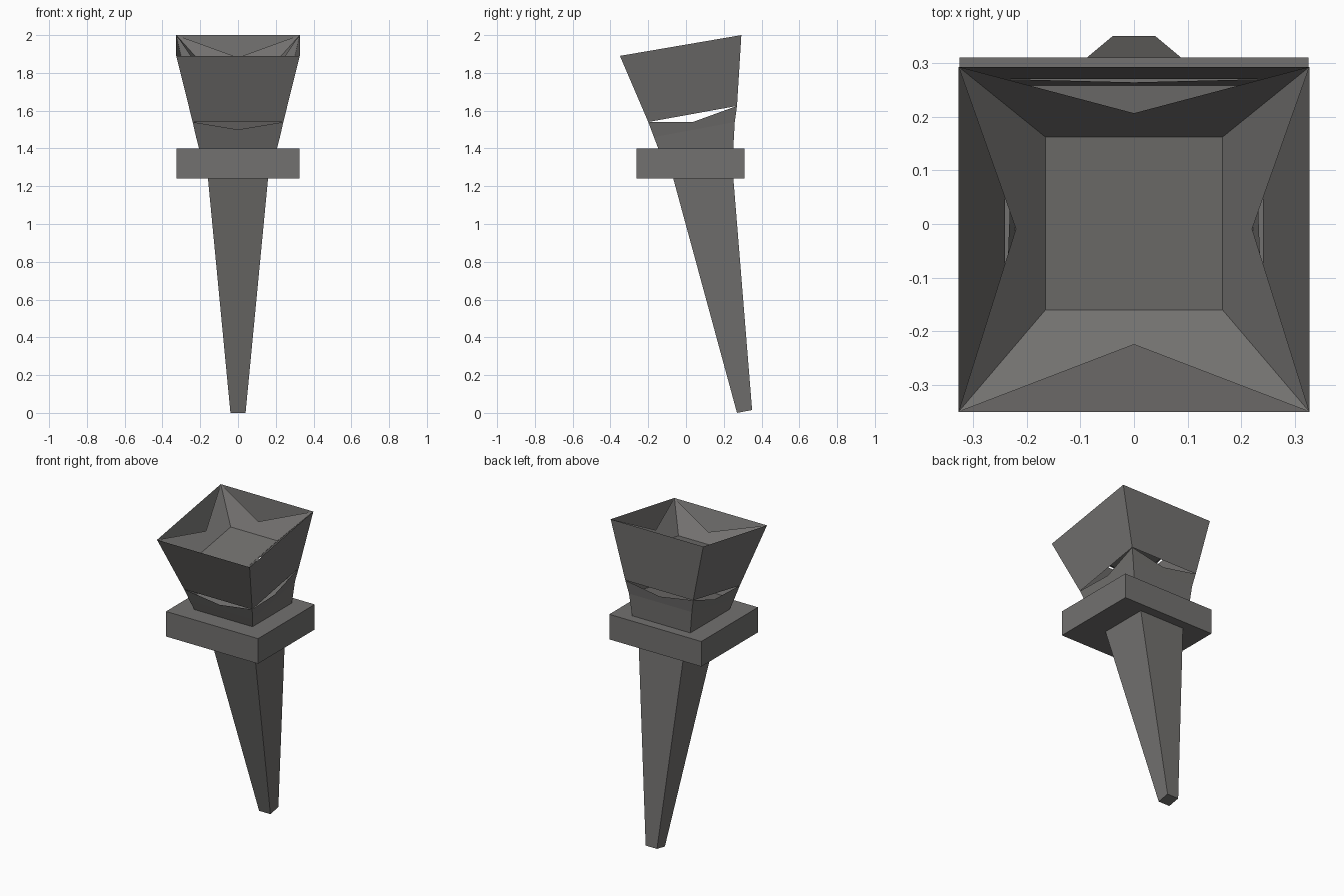
import bpy, bmesh
from mathutils import Vector

if "Cube" in bpy.data.objects:
    bpy.data.objects.remove(bpy.data.objects["Cube"])

iron = bpy.data.materials.new("dark_grey")
iron.diffuse_color = (0.17, 0.165, 0.16, 1)
iron.use_nodes = True
iron.node_tree.nodes["Principled BSDF"].inputs["Base Color"].default_value = iron.diffuse_color


def ring(x, front, back):
    """Four corners; front and back are (y, z) pairs, so a ring may tilt."""
    (y0, z0), (y1, z1) = front, back
    return [Vector(p) for p in ((-x, y0, z0), (x, y0, z0), (x, y1, z1), (-x, y1, z1))]


def loft(name, low, high, notch=None, cap_low=False, cap_high=False, inward=False):
    """Four walls between two rings; notch cuts a V from each wall's upper edge."""
    bm = bmesh.new()
    a = [bm.verts.new(p) for p in low]
    b = [bm.verts.new(p) for p in high]
    for i in range(4):
        j = (i + 1) % 4
        wall = [a[i], a[j], b[j]]
        if notch is not None:
            top, base = (high[i] + high[j]) / 2, (low[i] + low[j]) / 2
            wall.append(bm.verts.new(top.lerp(base, notch)))
        bm.faces.new(wall + [b[i]])
    if cap_low:
        bm.faces.new(a[::-1])
    if cap_high:
        bm.faces.new(b)
    if inward:
        bmesh.ops.reverse_faces(bm, faces=bm.faces[:])
    mesh = bpy.data.meshes.new(name)
    bm.to_mesh(mesh)
    bm.free()
    mesh.materials.append(iron)
    obj = bpy.data.objects.new(name, mesh)
    bpy.context.collection.objects.link(obj)
    return obj


# Tapered, leaning handle
loft("handle", ring(0.04, (0.27, 0), (0.35, 0.015)),
     ring(0.16, (-0.07, 1.25), (0.25, 1.25)), cap_low=True, cap_high=True)

# Square collar
loft("collar", ring(0.325, (-0.262, 1.24), (0.31, 1.24)),
     ring(0.325, (-0.262, 1.40), (0.31, 1.40)), cap_low=True, cap_high=True)

# Cup: solid base, then thin walls with a V notch on each side
cup_floor = ring(0.222, (-0.17, 1.46), (0.258, 1.54))
cup_rim = ring(0.24, (-0.2, 1.54), (0.27, 1.625))
loft("cup_base", ring(0.205, (-0.145, 1.395), (0.25, 1.395)), cup_floor,
     cap_low=True, cap_high=True)
loft("cup_wall", cup_floor, cup_rim, notch=0.5)

# Flared head panels
head_rim = ring(0.327, (-0.35, 1.89), (0.293, 2.0))
loft("head_panels", cup_rim, head_rim)

# Sunken tray hanging from the rim corners, notched along each edge
loft("head_tray", ring(0.165, (-0.16, 1.765), (0.162, 1.82)), head_rim,
     notch=0.66, cap_low=True, inward=True)
